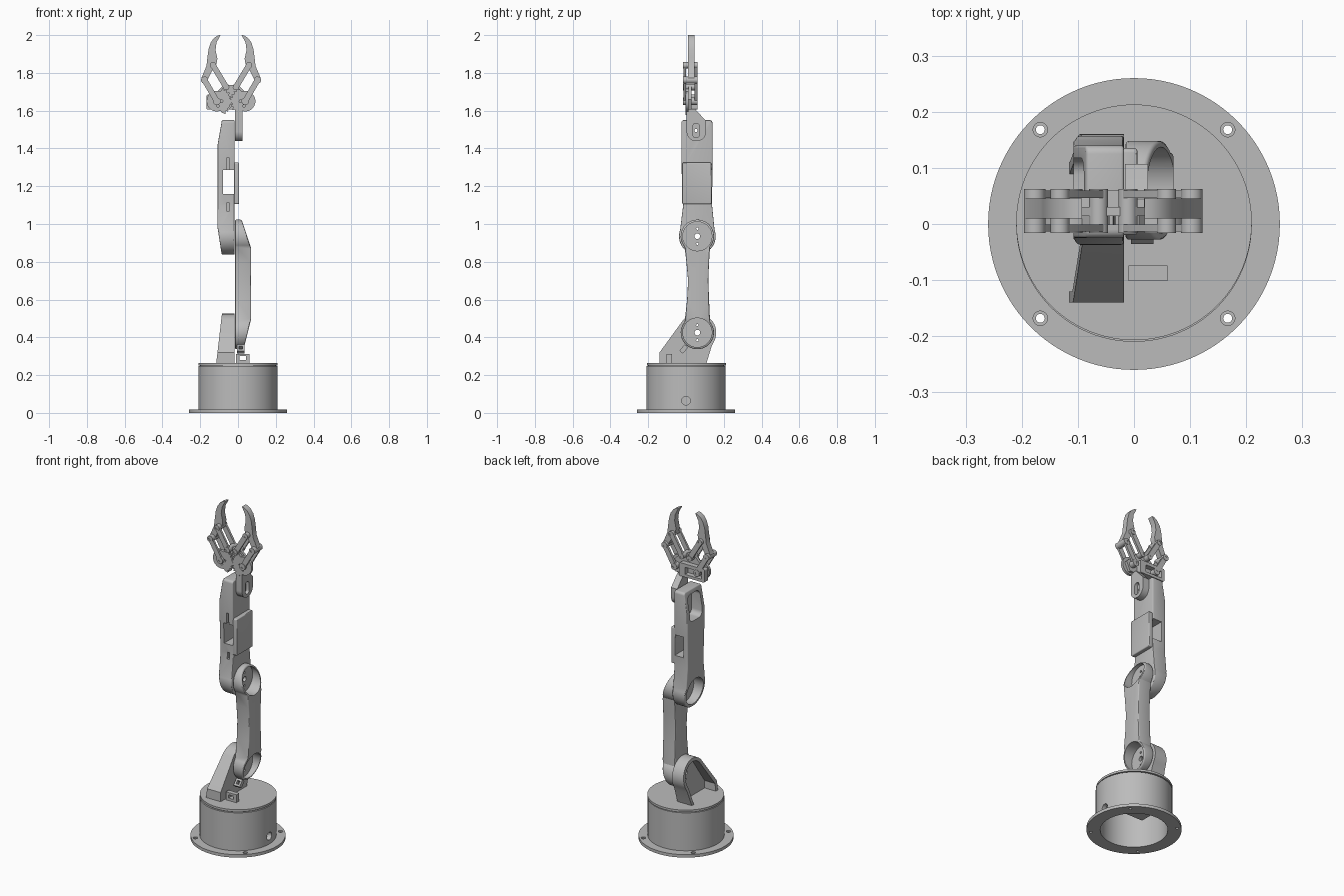
import bpy, bmesh, math
from mathutils import Vector, Matrix

cube = bpy.data.objects.get("Cube")
if cube:
    bpy.data.objects.remove(cube, do_unlink=True)

grey = bpy.data.materials.new("matte grey")
grey.use_nodes = True
tone = (0.5, 0.5, 0.5, 1)
grey.diffuse_color = tone
grey.node_tree.nodes["Principled BSDF"].inputs["Base Color"].default_value = tone

parts = []


def arc(u, v, r, start=0, end=360, n=48):
    full = end - start >= 360
    steps = n if full else n - 1
    angles = [math.radians(start + (end - start) * i / steps) for i in range(n)]
    return [(u + r * math.cos(a), v + r * math.sin(a)) for a in angles]


def rect(u0, v0, u1, v1):
    return [(u0, v0), (u1, v0), (u1, v1), (u0, v1)]


def rounded(u0, v0, u1, v1, r):
    return (arc(u1 - r, v1 - r, r, 0, 90, 8) + arc(u0 + r, v1 - r, r, 90, 180, 8)
            + arc(u0 + r, v0 + r, r, 180, 270, 8) + arc(u1 - r, v0 + r, r, 270, 359.9, 8))


def capsule(a, b, r):
    t = math.degrees(math.atan2(b[1] - a[1], b[0] - a[0]))
    return arc(*a, r, t + 90, t + 270, 12) + arc(*b, r, t - 90, t + 90, 12)


def prism(name, pts, axis, lo, hi):
    """Extrude a 2D outline along an axis between two positions."""
    place = {"x": lambda p, d: (d, p[0], p[1]),
             "y": lambda p, d: (p[0], d, p[1]),
             "z": lambda p, d: (p[0], p[1], d)}[axis]
    bm = bmesh.new()
    face = bm.faces.new([bm.verts.new(place(p, lo)) for p in pts])
    new = bmesh.ops.extrude_face_region(bm, geom=[face])["geom"]
    shift = Vector(place((0, 0), hi - lo))
    bmesh.ops.translate(bm, vec=shift, verts=[g for g in new if isinstance(g, bmesh.types.BMVert)])
    bmesh.ops.recalc_face_normals(bm, faces=bm.faces)
    mesh = bpy.data.meshes.new(name)
    bm.to_mesh(mesh)
    bm.free()
    mesh.materials.append(grey)
    ob = bpy.data.objects.new(name, mesh)
    bpy.context.collection.objects.link(ob)
    parts.append(ob)
    return ob


def apply(ob, mod):
    bpy.context.view_layer.objects.active = ob
    bpy.ops.object.modifier_apply(modifier=mod.name)


def cut(ob, *outlines):
    """Subtract extruded outlines, each given as (points, axis, low, high)."""
    for o in outlines:
        tool = prism("cutter", *o)
        parts.remove(tool)
        tool.hide_render = True
        mod = ob.modifiers.new("cut", "BOOLEAN")
        mod.operation, mod.solver, mod.object = "DIFFERENCE", "EXACT", tool
        apply(ob, mod)
        bpy.data.objects.remove(tool, do_unlink=True)


def trim(ob, a, b):
    """Remove everything left of the line a to b in the xz plane."""
    bm = bmesh.new()
    bm.from_mesh(ob.data)
    normal = Vector((a[1] - b[1], 0, b[0] - a[0])).normalized()
    res = bmesh.ops.bisect_plane(bm, geom=bm.verts[:] + bm.edges[:] + bm.faces[:],
                                 plane_co=(a[0], 0, a[1]), plane_no=normal, clear_outer=True)
    bmesh.ops.holes_fill(bm, edges=[g for g in res["geom_cut"] if isinstance(g, bmesh.types.BMEdge)])
    bmesh.ops.recalc_face_normals(bm, faces=bm.faces)
    bm.to_mesh(ob.data)
    bm.free()


def soften(ob, width):
    mod = ob.modifiers.new("soften", "BEVEL")
    mod.width, mod.segments, mod.limit_method = width, 3, "ANGLE"
    mod.angle_limit = math.radians(40)
    apply(ob, mod)


def axle_holes(z):
    """Centre hole and two screw holes through a joint along x."""
    return [(arc(0.06, z + dz, r, n=16), "x", -0.2, 0.2)
            for dz, r in ((0, 0.015), (0.04, 0.006), (-0.04, 0.006))]


# Base
flange = prism("base_flange", arc(0, 0, 0.26, n=96), "z", 0, 0.018)
cut(flange, (arc(0, 0, 0.185, n=64), "z", -1, 1))
for sx in (-1, 1):
    for sy in (-1, 1):
        c = (sx * 0.167, sy * 0.168)
        cut(flange, (arc(*c, 0.008, n=16), "z", -1, 1), (arc(*c, 0.013, n=16), "z", 0.01, 1))
drum = prism("base_drum", arc(0, 0, 0.21, n=96), "z", 0.016, 0.247)
cut(drum, (arc(0, 0, 0.185, n=64), "z", -1, 0.23), (arc(0, 0.065, 0.023, n=24), "x", 0.1, 0.3))
prism("base_motor", rect(-0.1, -0.05, 0.06, 0.05), "z", 0.12, 0.235)
prism("turntable_neck", arc(0, 0, 0.2, n=64), "z", 0.24, 0.255)
prism("turntable", arc(0, 0.003, 0.21, n=96), "z", 0.252, 0.265)

# Shoulder bracket, hollow towards -x
SHOULDER, ELBOW = 0.425, 0.935


def shoulder_outline(k):
    return ([(0.108 - k, 0.262), (0.135 - k, 0.35)] + arc(0.06, SHOULDER, 0.1 - k, -30, 140, 28)
            + [(-0.14 + k, 0.32 - k / 2), (-0.14 + k, 0.262)])


shoulder = prism("shoulder_bracket", shoulder_outline(0), "x", -0.115, -0.018)
trim(shoulder, (-0.115, 0.265), (-0.085, 0.525))
cut(shoulder, (shoulder_outline(0.02), "x", -0.2, -0.04), *axle_holes(SHOULDER))

# Lower arm with recessed joint cups
outline = (arc(0.06, SHOULDER, 0.088, 140, 400, 36) + [(0.122, 0.6), (0.118, 0.7), (0.122, 0.8)]
           + arc(0.06, ELBOW, 0.088, -40, 220, 36) + [(0.002, 0.8), (0.011, 0.7), (0.006, 0.6)])
arm = prism("lower_arm", outline, "x", -0.015, 0.07)
trim(arm, (0.02, 1.02), (0.07, 0.87))
trim(arm, (0.07, 0.5), (0.03, 0.34))
soften(arm, 0.006)
for z in (SHOULDER, ELBOW):
    cut(arm, (arc(0.06, z, 0.077), "x", 0.002, 0.2), *axle_holes(z))

# Forearm with joint cup, motor pocket and side window
outline = (arc(0.06, ELBOW, 0.097, 160, 380, 36) + [(0.138, 1.1), (0.14, 1.3)]
           + arc(0.125, 1.535, 0.015, 0, 90, 6) + arc(-0.01, 1.535, 0.015, 90, 180, 6)
           + [(-0.025, 1.32), (-0.015, 1.1)])
forearm = prism("forearm", outline, "x", -0.108, -0.018)
trim(forearm, (-0.108, 1.42), (-0.085, 1.55))
trim(forearm, (-0.085, 0.83), (-0.108, 0.98))
soften(forearm, 0.005)
cut(forearm, (arc(0.06, ELBOW, 0.08), "x", -0.2, -0.038),
    (rounded(0, 1.37, 0.118, 1.525, 0.03), "x", -0.2, -0.038),
    (rect(-0.08, 1.16, -0.017, 1.285), "y", -1, 1),
    (rect(-0.06, 1.28, -0.045, 1.35), "y", -1, 0),
    (rect(-0.06, 1.07, -0.045, 1.11), "y", -1, 0),
    (arc(0.053, 1.495, 0.01, n=16), "x", -1, 1), *axle_holes(ELBOW))
cover = prism("forearm_cover", rounded(-0.02, 1.105, 0.135, 1.325, 0.008), "x", -0.022, 0.006)
soften(cover, 0.005)

# Cable clips
clip = prism("turntable_clip", rect(-0.01, -0.102, 0.06, -0.074), "z", 0.262, 0.313)
cut(clip, (rect(0.008, 0.28, 0.043, 0.3), "y", -1, 1))
clip = prism("arm_clip", rect(-0.005, -0.012, 0.035, 0.012), "z", -0.022, 0.022)
cut(clip, (rect(0.006, -0.01, 0.024, 0.01), "y", -1, 1))
clip.data.transform(Matrix.Translation((0, -0.012, 0.338)) @ Matrix.Rotation(-0.7, 4, "X"))

# Wrist
outline = (arc(0.055, 1.49, 0.052, 180, 360, 24)
           + [(0.107, 1.545), (0.06, 1.595), (0.045, 1.61), (0.003, 1.61)])
wrist = prism("wrist", outline, "x", -0.016, 0.025)
cut(wrist, (capsule((0.053, 1.475), (0.053, 1.515), 0.018), "x", 0.005, 0.1),
    (arc(0.053, 1.495, 0.009, n=16), "x", -1, 1))

# Gripper frame
CX = -0.037
frame = prism("gripper_motor_frame", rounded(-0.167, 1.605, 0.005, 1.685, 0.01), "y", 0.028, 0.06)
cut(frame, (rect(-0.145, 1.622, -0.035, 1.665), "y", -1, 1))
prism("gripper_plate", [(CX - 0.09, 1.607), (CX + 0.09, 1.607), (CX + 0.115, 1.66),
                        (CX + 0.04, 1.735), (CX - 0.04, 1.735), (CX - 0.115, 1.66)], "y", 0.014, 0.03)

# Mirrored gears, links and fingers
claw = [(0.056, 2.0), (0.07, 1.998), (0.09, 1.985), (0.108, 1.96), (0.119, 1.925), (0.125, 1.88),
        (0.13, 1.836), (0.156, 1.775), (0.152, 1.75), (0.14, 1.745), (0.13, 1.752), (0.098, 1.815),
        (0.077, 1.847), (0.072, 1.875), (0.082, 1.92), (0.077, 1.96)]
for s, side in ((1, "left"), (-1, "right")):
    def at(dx, z):
        return (CX + s * dx, z)

    # Toothed sector facing the middle
    gear_pts = []
    for i in range(96):
        a = 2 * math.pi * (i + 0.5) / 96
        toothed = abs(a - math.pi) < 1.2
        tooth = ((i + (2 if s > 0 else 0)) // 2) % 2
        r = 0.07 + 0.01 * tooth if toothed else 0.054
        gear_pts.append(at(0.075 + r * math.cos(a), 1.65 + r * math.sin(a)))
    gear = prism(side + "_gear", gear_pts, "y", -0.002, 0.014)
    hub, knuckle = at(0.075, 1.65), at(0.14, 1.762)
    inner, mid = at(0.026, 1.725), at(0.095, 1.84)
    cut(gear, (arc(*at(0.05, 1.65), 0.007, n=12), "y", -1, 1),
        (arc(*at(0.07, 1.625), 0.007, n=12), "y", -1, 1))
    for layer, lo, hi in (("front", -0.013, -0.001), ("back", 0.046, 0.06)):
        prism(f"{side}_{layer}_inner_link", capsule(inner, mid, 0.015), "y", lo, hi)
        prism(f"{side}_{layer}_outer_link", capsule(hub, knuckle, 0.015), "y", lo, hi)
    for name, c, r in (("hub", hub, 0.02), ("knuckle", knuckle, 0.019),
                       ("inner", inner, 0.017), ("middle", mid, 0.017)):
        pin = prism(f"{side}_{name}_pin", arc(*c, r, n=24), "y", -0.016, 0.062)
        cut(pin, (arc(*c, 0.008, n=12), "y", -1, -0.008), (arc(*c, 0.008, n=12), "y", 0.055, 1))
    prism(side + "_finger", [at(*p) for p in claw], "y", 0.01, 0.045)

# Smooth shading with sharp edges kept
bpy.ops.object.select_all(action="DESELECT")
for ob in parts:
    ob.select_set(True)
bpy.context.view_layer.objects.active = parts[0]
bpy.ops.object.shade_smooth_by_angle(angle=math.radians(30))
